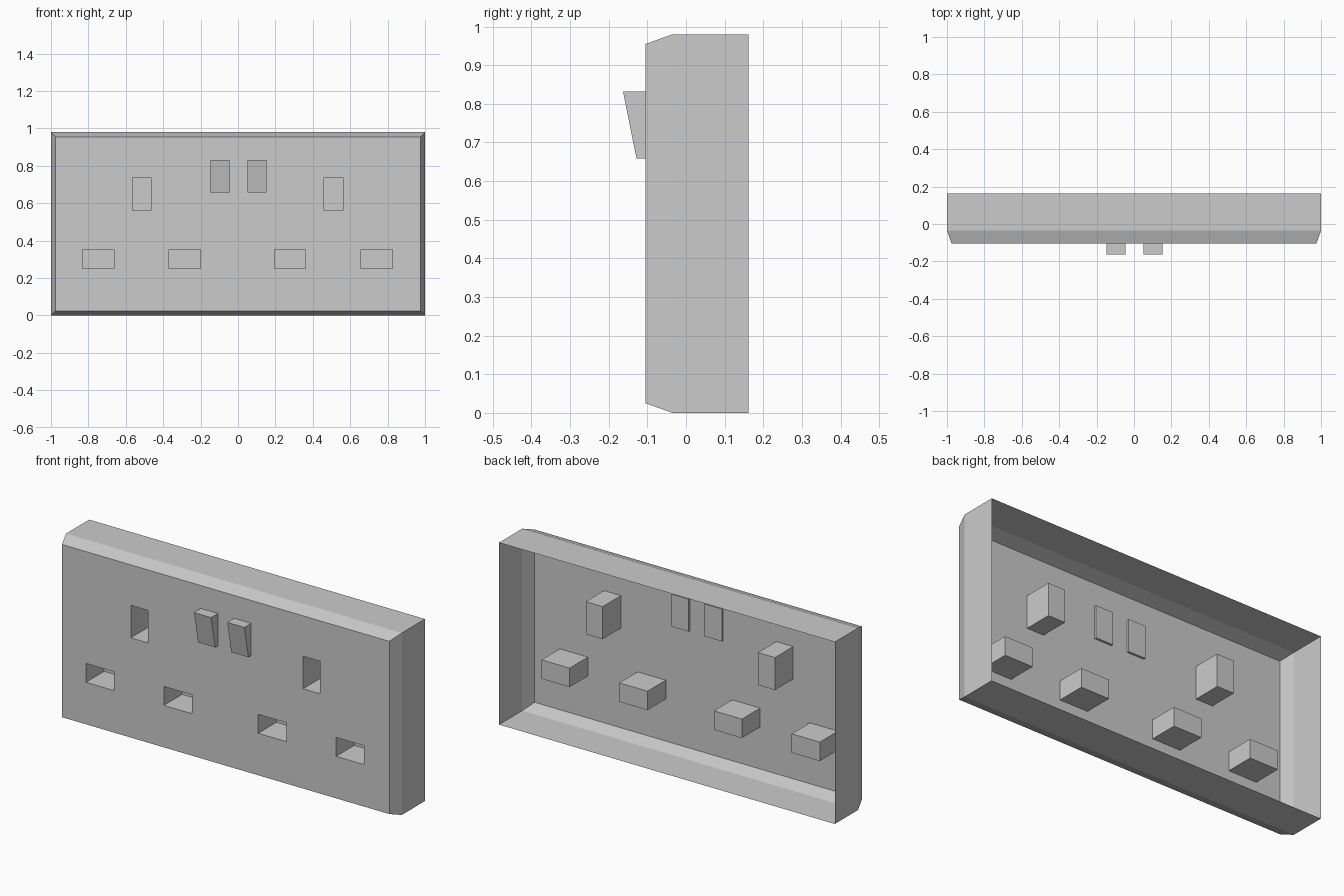
import bpy, bmesh

if "Cube" in bpy.data.objects:
    bpy.data.objects.remove(bpy.data.objects["Cube"])

FRONT, SHOULDER, BACK = -0.105, -0.035, 0.162
HEIGHT, INSET = 0.98, 0.025


def make_object(name, bm):
    bmesh.ops.recalc_face_normals(bm, faces=bm.faces[:])
    mesh = bpy.data.meshes.new(name)
    bm.to_mesh(mesh)
    bm.free()
    obj = bpy.data.objects.new(name, mesh)
    bpy.context.collection.objects.link(obj)
    return obj


def loft(bm, loops):
    """Closed solid through a list of equal-length point loops."""
    rings = [[bm.verts.new(p) for p in loop] for loop in loops]
    for a, b in zip(rings, rings[1:]):
        for i in range(len(a)):
            j = (i + 1) % len(a)
            bm.faces.new((a[i], a[j], b[j], b[i]))
    bm.faces.new(rings[0])
    bm.faces.new(rings[-1])


def rect(x0, x1, z0, z1, y):
    return [(x0, y, z0), (x1, y, z0), (x1, y, z1), (x0, y, z1)]


# Chamfered cover plate
bm = bmesh.new()
loft(bm, [rect(-1 + d, 1 - d, d, HEIGHT - d, y)
          for d, y in ((INSET, FRONT), (0, SHOULDER), (0, BACK))])
plate = make_object("cover_plate", bm)

# Pin slots of the two outlets: one upright and two flat each
bm = bmesh.new()
for shift in (0, 1.026):
    for x0, x1, z0, z1 in ((-0.565, -0.464, 0.562, 0.737),
                           (-0.832, -0.664, 0.251, 0.353),
                           (-0.368, -0.201, 0.251, 0.353)):
        loft(bm, [rect(x0 + shift, x1 + shift, z0, z1, y) for y in (-0.2, 0.05)])
cutter = make_object("pin_slot_cutter", bm)
cutter.hide_render = True

cut = plate.modifiers.new("pin_slots", 'BOOLEAN')
cut.operation = 'DIFFERENCE'
cut.solver = 'EXACT'
cut.object = cutter
bpy.context.view_layer.objects.active = plate
bpy.ops.object.modifier_apply(modifier=cut.name)
bpy.data.objects.remove(cutter)

# Open the back so the plate is a thin shell with pockets
bm = bmesh.new()
bm.from_mesh(plate.data)
back = [f for f in bm.faces if all(v.co.y > BACK - 0.001 for v in f.verts)]
bmesh.ops.delete(bm, geom=back, context='FACES')
bm.to_mesh(plate.data)
bm.free()

# Rocker switches: tilted wedges poking slightly through the plate
profile = [(-0.093, 0.658), (-0.128, 0.658), (-0.163, 0.832), (-0.093, 0.832)]
for side, x0 in (("left", -0.148), ("right", 0.05)):
    bm = bmesh.new()
    loft(bm, [[(x, y, z) for y, z in profile] for x in (x0, x0 + 0.102)])
    make_object("rocker_switch_" + side, bm)
